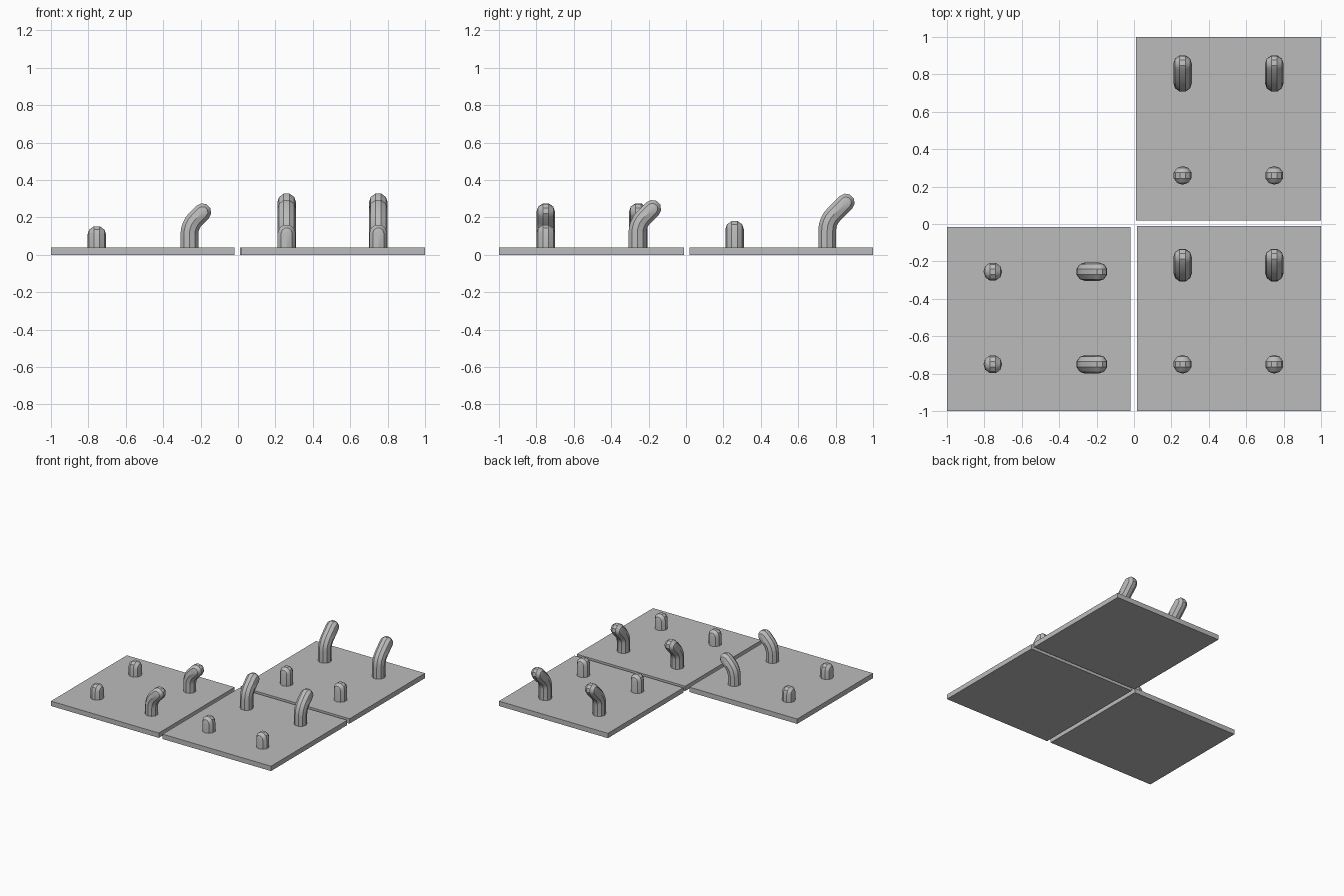
import bpy, bmesh, math
from mathutils import Vector

if "Cube" in bpy.data.objects:
    bpy.data.objects.remove(bpy.data.objects["Cube"])

SIDES = 10          # sides of each peg
R = 0.05            # peg radius
THICK = 0.04        # board thickness
UP = Vector((0, 0, 1))

grey = bpy.data.materials.new("plain grey")
grey.diffuse_color = (0.5, 0.5, 0.5, 1)
grey.use_nodes = True
grey.node_tree.nodes["Principled BSDF"].inputs["Base Color"].default_value = grey.diffuse_color


def finish(bm, name):
    bmesh.ops.remove_doubles(bm, verts=bm.verts, dist=0.0005)
    bmesh.ops.recalc_face_normals(bm, faces=bm.faces)
    mesh = bpy.data.meshes.new(name)
    bm.to_mesh(mesh)
    bm.free()
    mesh.materials.append(grey)
    obj = bpy.data.objects.new(name, mesh)
    bpy.context.collection.objects.link(obj)
    return obj


def board(name, x0, x1, y0, y1):
    bm = bmesh.new()
    bmesh.ops.create_cube(bm, size=1)
    for v in bm.verts:
        v.co = ((x0 + x1) / 2 + v.co.x * (x1 - x0),
                (y0 + y1) / 2 + v.co.y * (y1 - y0),
                (v.co.z + 0.5) * THICK)
    finish(bm, name)


def peg(name, x, y, path, lean, pole):
    """Sweep a polygon along path [(offset, z, angle)], then add a round cap
    turned about the horizontal pole axis."""
    bm = bmesh.new()
    base = Vector((x, y, 0))
    section = [(R * math.cos(2 * math.pi * i / SIDES),
                R * math.sin(2 * math.pi * i / SIDES)) for i in range(SIDES)]

    def grid(rows, closed):
        rows = [[bm.verts.new(p) for p in row] for row in rows]
        n = len(rows[0])
        for lo, hi in zip(rows, rows[1:]):
            for i in range(n if closed else n - 1):
                k = (i + 1) % n
                bm.faces.new((lo[i], lo[k], hi[k], hi[i]))
        return rows

    # Stem
    rings = []
    for off, z, ang in path:
        centre = base + lean * off + UP * z
        along = lean * math.sin(ang) + UP * math.cos(ang)
        side = along.cross(pole)
        rings.append([centre + pole * a + side * b for a, b in section])
    rows = grid(rings, True)
    bm.faces.new(rows[0])

    # Rounded tip: half of the section turned through 180 degrees
    cap = []
    steps = SIDES // 2
    for j in range(steps + 1):
        t = math.pi * j / steps
        out = side * math.cos(t) + along * math.sin(t)
        cap.append([centre + pole * a + out * b for a, b in section[:steps + 1]])
    grid(cap, False)

    obj = finish(bm, name)
    bpy.ops.object.select_all(action='DESELECT')
    obj.select_set(True)
    bpy.context.view_layer.objects.active = obj
    bpy.ops.object.shade_smooth_by_angle(angle=math.radians(30))


def straight_path(top):
    return [(0, THICK - 0.01, 0), (0, top - R, 0)]


def hook_path(reach, tip_z, bend=0.12, steps=4):
    """Vertical stem, 45 degree bend, then a short slanted end."""
    q = math.pi / 4
    slant = reach - bend * (1 - math.cos(q))
    start = tip_z - slant - bend * math.sin(q)
    pts = [(0, THICK - 0.01, 0)]
    for i in range(steps + 1):
        a = q * i / steps
        pts.append((bend * (1 - math.cos(a)), start + bend * math.sin(a), a))
    pts.append((reach, tip_z, q))
    return pts


# Three boards in an L layout
board("left_board", -1.0, -0.02, -1.0, -0.015)
board("front_board", 0.015, 1.0, -1.0, -0.01)
board("back_board", 0.01, 1.0, 0.02, 1.0)

X, Y = Vector((1, 0, 0)), Vector((0, 1, 0))

# Pegs and hooks of the left board, hooks leaning to +x
for i, y in enumerate((-0.75, -0.255)):
    peg(f"left_short_peg_{i}", -0.755, y, straight_path(0.157), X, X)
    peg(f"left_hook_{i}", -0.26, y, hook_path(0.07, 0.228), X, Y)

# Pegs and hooks of the right-hand boards, hooks leaning to +y
for i, x in enumerate((0.26, 0.75)):
    peg(f"front_short_peg_{i}", x, -0.75, straight_path(0.165), Y, Y)
    peg(f"front_hook_{i}", x, -0.26, hook_path(0.08, 0.246), Y, X)
    peg(f"back_short_peg_{i}", x, 0.26, straight_path(0.185), Y, Y)
    peg(f"back_hook_{i}", x, 0.755, hook_path(0.10, 0.28), Y, X)
